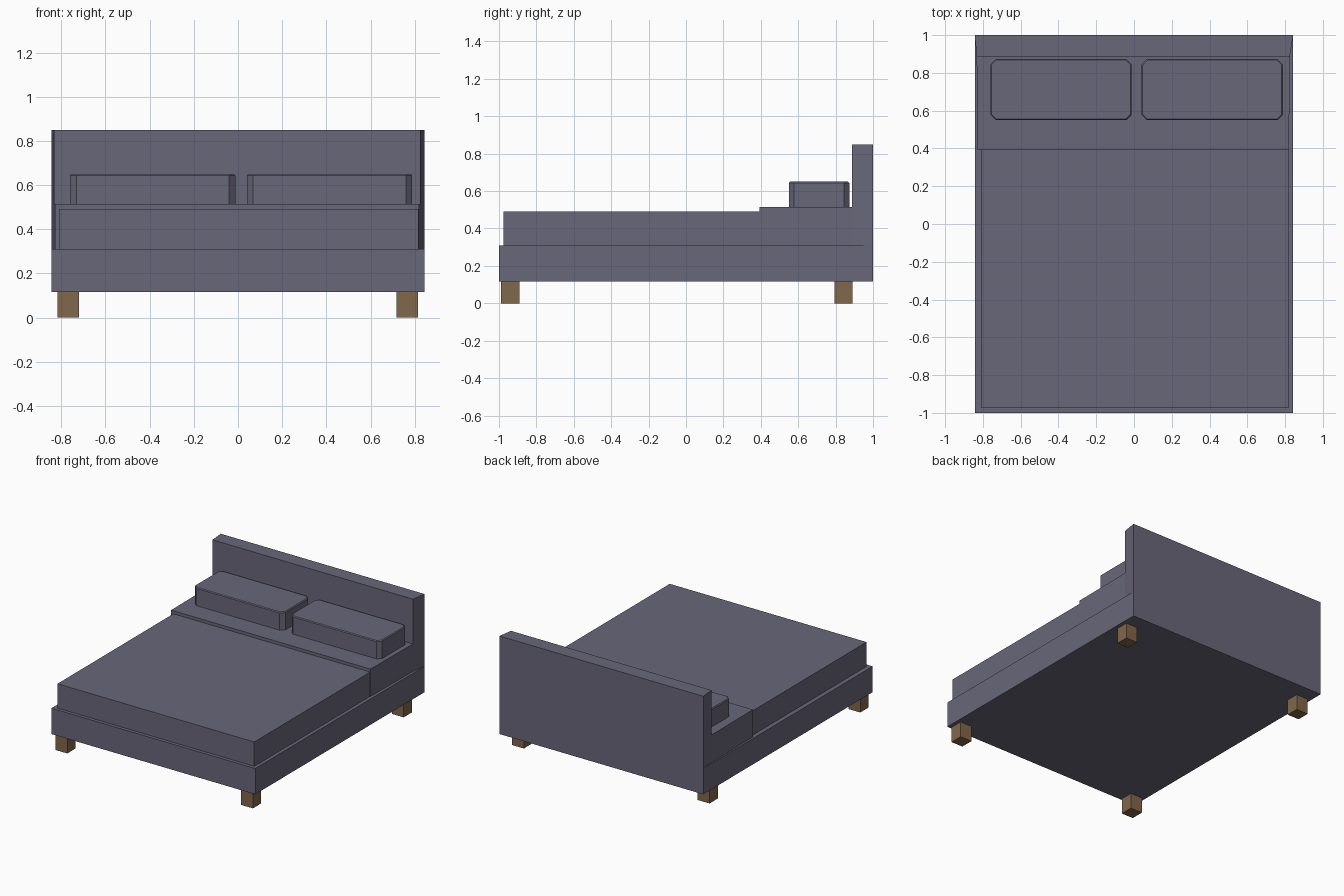
import bpy, bmesh

if "Cube" in bpy.data.objects:
    bpy.data.objects.remove(bpy.data.objects["Cube"])


def material(name, rgb):
    m = bpy.data.materials.new(name)
    m.diffuse_color = (*rgb, 1)
    m.use_nodes = True
    m.node_tree.nodes["Principled BSDF"].inputs["Base Color"].default_value = m.diffuse_color
    return m


fabric = material("slate_fabric", (0.14, 0.135, 0.19))
wood = material("wood", (0.22, 0.135, 0.07))


def block(name, x, y, z, mat, back_x=None):
    """Box from min/max ranges; back_x gives a different width at the back."""
    bpy.ops.mesh.primitive_cube_add(size=2)
    ob = bpy.context.object
    ob.name = name
    for v in ob.data.vertices:
        i, j, k = (int(c > 0) for c in v.co)
        xs = back_x if (back_x and j) else x
        v.co = (xs[i], y[j], z[k])
    ob.data.materials.append(mat)
    return ob


# Base, mattress and the raised sheet under the pillows
block("bed_base", (-0.843, 0.843), (-1, 1), (0.117, 0.31), fabric)
block("mattress", (-0.81, 0.817), (-0.975, 0.40), (0.305, 0.492), fabric)
block("pillow_end_sheet", (-0.828, 0.82), (0.393, 0.89), (0.305, 0.515), fabric,
      back_x=(-0.833, 0.825))

# Headboard, slightly wider at the back
block("headboard", (-0.833, 0.825), (0.888, 1), (0.305, 0.85), fabric,
      back_x=(-0.843, 0.843))

# Pillows with chamfered upright corners and a fine bevel around the top
for side, x in (("left", (-0.76, -0.012)), ("right", (0.04, 0.788))):
    ob = block(f"{side}_pillow", x, (0.55, 0.873), (0.51, 0.65), fabric)
    bm = bmesh.new()
    bm.from_mesh(ob.data)
    uprights = [e for e in bm.edges
                if abs(e.verts[0].co.z - e.verts[1].co.z) > 0.1]
    bmesh.ops.bevel(bm, geom=uprights, offset=0.028, segments=1, affect='EDGES')
    rim = [e for e in bm.edges if all(v.co.z > 0.649 for v in e.verts)]
    bmesh.ops.bevel(bm, geom=rim, offset=0.006, segments=1, affect='EDGES')
    bm.to_mesh(ob.data)
    bm.free()

# Legs
for side, x in (("left", (-0.818, -0.72)), ("right", (0.718, 0.815))):
    for end, y in (("front", (-0.988, -0.89)), ("back", (0.793, 0.89))):
        block(f"{end}_{side}_leg", x, y, (0, 0.12), wood)
